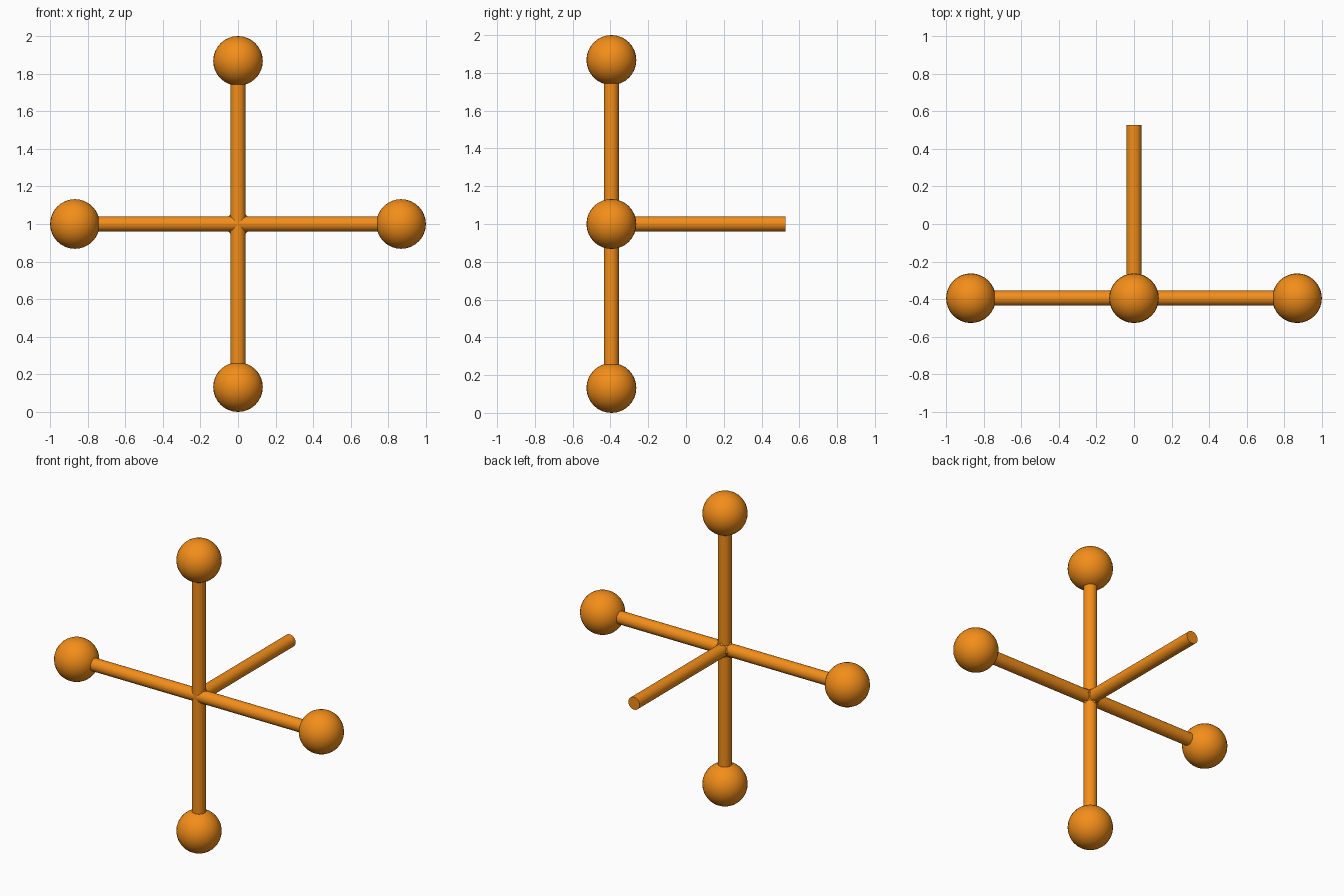
import bpy
from math import pi
from mathutils import Matrix
import bmesh

if "Cube" in bpy.data.objects:
    bpy.data.objects.remove(bpy.data.objects["Cube"])

Y = -0.395        # plane of the cross
BALL_R = 0.132
REACH = 0.868     # hub to ball centre
ROD_R = 0.04

mat = bpy.data.materials.new("orange")
mat.diffuse_color = (0.9, 0.27, 0.01, 1)
mat.use_nodes = True
mat.node_tree.nodes["Principled BSDF"].inputs["Base Color"].default_value = mat.diffuse_color


def finish(name):
    o = bpy.context.object
    o.name = name
    o.data.materials.append(mat)
    bpy.ops.object.shade_smooth_by_angle(angle=pi / 5)
    return o


def rod(name, centre, length, rot):
    bpy.ops.mesh.primitive_cylinder_add(vertices=32, radius=ROD_R, depth=length,
                                        location=centre, rotation=rot)
    finish(name)


def ball(name, centre):
    bpy.ops.mesh.primitive_uv_sphere_add(segments=32, ring_count=16,
                                         radius=BALL_R, location=centre)
    finish(name)


# Crossed rods, ends just inside the balls
span = 2 * (REACH - BALL_R + 0.01)
rod("cross_rod", (0, Y, 1), span, (0, pi / 2, 0))
rod("upright_rod", (0, Y, 1), span, (0, 0, 0))

# Open-ended rod pointing to the back
rod("back_rod", (0, (Y + 0.527) / 2, 1), 0.527 - Y, (pi / 2, 0, 0))

# Balls on the four tips
for side, s in (("right", 1), ("left", -1)):
    ball(side + "_ball", (s * REACH, Y, 1))
for side, s in (("top", 1), ("bottom", -1)):
    ball(side + "_ball", (0, Y, 1 + s * REACH))

# Small gusset softening the inner corners where the rods meet
bm = bmesh.new()
a = 0.092
tips = [(a, 0, 0), (-a, 0, 0), (0, 0, a), (0, 0, -a), (0, a, 0), (0, -0.039, 0)]
for p in tips:
    bm.verts.new(p)
bmesh.ops.convex_hull(bm, input=bm.verts[:])
bmesh.ops.transform(bm, matrix=Matrix.Translation((0, Y, 1)), verts=bm.verts[:])
me = bpy.data.meshes.new("joint_gusset")
bm.to_mesh(me)
bm.free()
me.materials.append(mat)
bpy.context.collection.objects.link(bpy.data.objects.new("joint_gusset", me))
